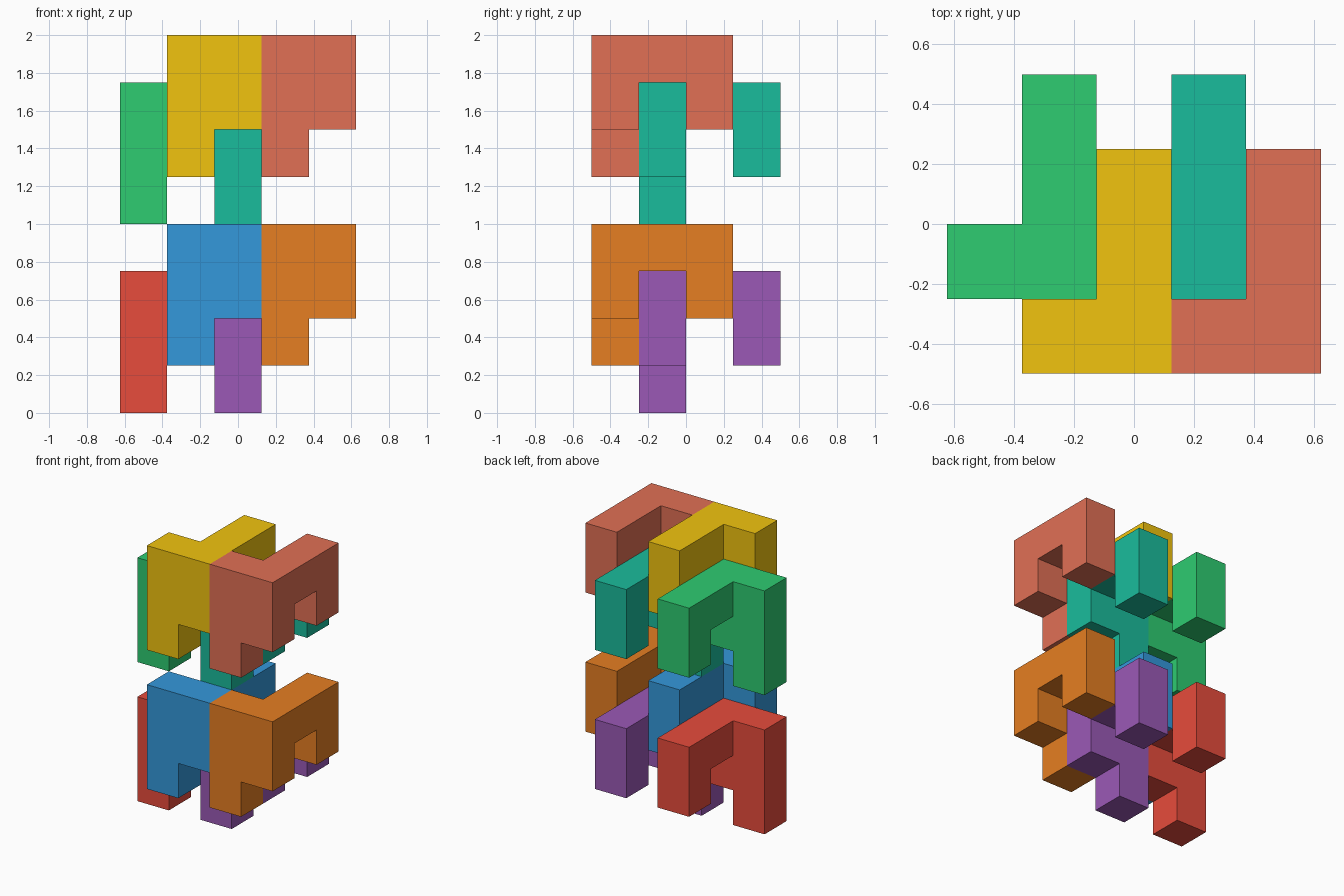
import bpy, bmesh
from mathutils import Vector

if "Cube" in bpy.data.objects:
    bpy.data.objects.remove(bpy.data.objects["Cube"])

U = 0.25                                   # size of one cube cell
ORIGIN = Vector((-0.625, -0.5, 0.0))

# One hooked piece made of eight cells: tall leg, side step, bridge, hanging end
CELLS = {(0, 0, 0), (0, 0, 1), (0, 0, 2),
         (1, 0, 1), (1, 0, 2),
         (1, 1, 2),
         (1, 2, 1), (1, 2, 2)}


def linear(hex_code):
    vals = [int(hex_code[i:i + 2], 16) / 255 for i in (0, 2, 4)]
    return [v / 12.92 if v <= 0.04045 else ((v + 0.055) / 1.055) ** 2.4 for v in vals] + [1.0]


def add_piece(name, offset, colour):
    bm = bmesh.new()
    for cell in sorted(CELLS):
        for axis in range(3):
            for sign in (-1, 1):
                n = Vector((0, 0, 0))
                n[axis] = sign
                if tuple(int(c + d) for c, d in zip(cell, n)) in CELLS:
                    continue               # inner wall between two cells
                a = Vector((0, 0, 0))
                a[(axis + 1) % 3] = 0.5
                b = n.cross(a)
                mid = Vector(cell) + Vector((0.5, 0.5, 0.5)) + n * 0.5
                corners = (mid - a - b, mid + a - b, mid + a + b, mid - a + b)
                bm.faces.new([bm.verts.new(c * U) for c in corners])
    bmesh.ops.remove_doubles(bm, verts=bm.verts, dist=0.001)
    bmesh.ops.recalc_face_normals(bm, faces=bm.faces)
    # merge coplanar squares into clean flat sides
    bmesh.ops.dissolve_limit(bm, angle_limit=0.01, verts=bm.verts, edges=bm.edges)
    mesh = bpy.data.meshes.new(name)
    bm.to_mesh(mesh)
    bm.free()
    mat = bpy.data.materials.new(name + "_colour")
    mat.diffuse_color = linear(colour)
    mat.use_nodes = True
    mat.node_tree.nodes["Principled BSDF"].inputs["Base Color"].default_value = mat.diffuse_color
    mesh.materials.append(mat)
    obj = bpy.data.objects.new(name, mesh)
    obj.location = ORIGIN + Vector(offset) * U
    bpy.context.collection.objects.link(obj)


# Four interlocking places per layer, two identical layers
PLACES = (("back_left", (0, 1, 0)), ("front_left", (1, 0, 1)),
          ("back_right", (2, 1, 0)), ("front_right", (3, 0, 1)))
LAYERS = (("lower", 0, ("e74c3c", "3498db", "9b59b6", "e67e22")),
          ("upper", 4, ("2ecc71", "f1c40f", "1abc9c", "e17055")))

for layer, dz, colours in LAYERS:
    for (place, (x, y, z)), colour in zip(PLACES, colours):
        add_piece(f"{layer}_{place}_piece", (x, y, z + dz), colour)
